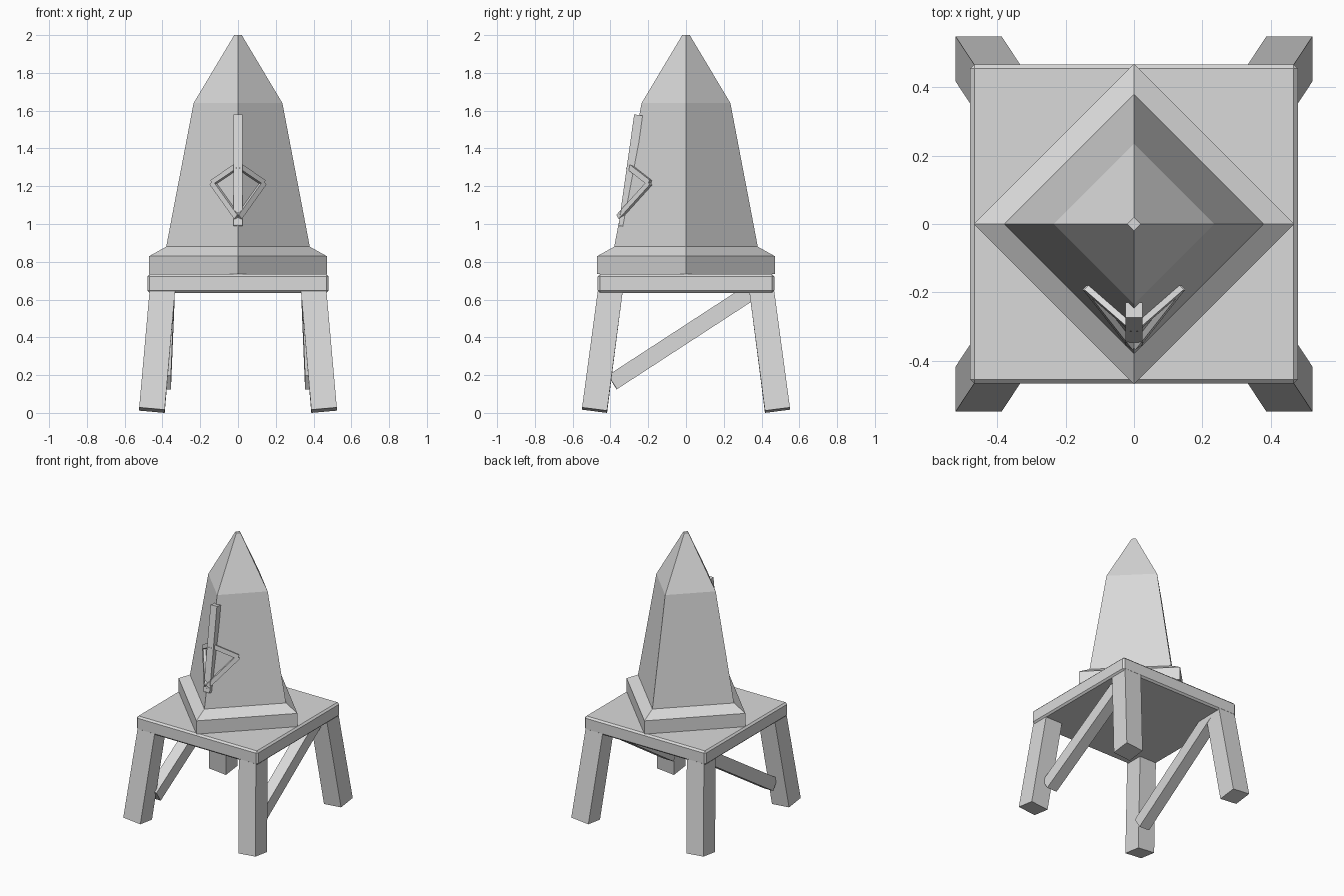
import bpy, bmesh
from mathutils import Vector, Matrix

if "Cube" in bpy.data.objects:
    bpy.data.objects.remove(bpy.data.objects["Cube"], do_unlink=True)

GREY = (0.7, 0.7, 0.7, 1.0)
stone = bpy.data.materials.new("plain_grey")
stone.use_nodes = True
stone.diffuse_color = GREY
stone.node_tree.nodes["Principled BSDF"].inputs["Base Color"].default_value = GREY


def finish(name, bm):
    """Turn a bmesh into a named, flat-shaded object."""
    bmesh.ops.recalc_face_normals(bm, faces=bm.faces)
    mesh = bpy.data.meshes.new(name)
    bm.to_mesh(mesh)
    bm.free()
    mesh.materials.append(stone)
    obj = bpy.data.objects.new(name, mesh)
    bpy.context.collection.objects.link(obj)
    return obj


def loft(name, rings):
    """Join a stack of four-cornered rings into a closed solid."""
    bm = bmesh.new()
    loops = [[bm.verts.new(p) for p in ring] for ring in rings]
    for low, high in zip(loops, loops[1:]):
        for i in range(4):
            j = (i + 1) % 4
            bm.faces.new((low[i], low[j], high[j], high[i]))
    bm.faces.new(loops[0][::-1])
    bm.faces.new(loops[-1])
    return finish(name, bm)


def bar(name, a, b, facing, width, depth):
    """Rectangular bar from a to b, its depth axis turned toward facing."""
    a, b = Vector(a), Vector(b)
    along = (b - a).normalized()
    side = along.cross(Vector(facing)).normalized()
    out = side.cross(along)
    rot = Matrix((side, out, along)).transposed().to_4x4()
    size = Matrix.Diagonal((width, depth, (b - a).length, 1))
    bm = bmesh.new()
    bmesh.ops.create_cube(bm, size=1, matrix=Matrix.Translation((a + b) / 2) @ rot @ size)
    return finish(name, bm)


# Table top with softened edges
bm = bmesh.new()
bmesh.ops.create_cube(bm, size=1, matrix=Matrix.Translation((0, 0, 0.685))
                      @ Matrix.Diagonal((0.96, 0.935, 0.1, 1)))
top = finish("table_top", bm)
bevel = top.modifiers.new("edge_chamfer", 'BEVEL')
bevel.width = 0.012
bevel.segments = 1

# Tower: square plinth turned on its corner, tapering shaft and pointed cap
profile = [(0.47, 0.735), (0.47, 0.83), (0.38, 0.88), (0.235, 1.64), (0.02, 2.0)]
loft("tower", [[(r, 0, z), (0, r, z), (-r, 0, z), (0, -r, z)] for r, z in profile])


# Splayed legs, feet cut square to the lean
def leg_ring(sx, sy, x_out, y_out, z, x_lift, y_lift):
    corners = [(0, 0), (1, 0), (1, 1), (0, 1)]
    return [(sx * (x_out - 0.135 * (1 - u)), sy * (y_out - 0.132 * (1 - v)),
             z + x_lift * u + y_lift * v) for u, v in corners]


for sx, side in ((1, "left"), (-1, "right")):
    for sy, end in ((1, "back"), (-1, "front")):
        loft(f"{end}_{side}_leg", [leg_ring(sx, sy, 0.523, 0.55, 0, 0.012, 0.017),
                                   leg_ring(sx, sy, 0.467, 0.465, 0.66, 0, 0)])

    # Slanted brace from the foot of the front leg to the top of the back leg
    bar(f"{side}_brace", (sx * 0.395, -0.39, 0.162), (sx * 0.375, 0.36, 0.65),
        (sx, 0, 0), 0.088, 0.08)


# Emblem on the front ridge: upright pole with a folded diamond frame
def on_tower(x, z):
    radius = 0.235 + (1.64 - z) * 0.191
    return (x, abs(x) - radius, z)


bar("emblem_pole", (0, -0.335, 0.988), (0, -0.252, 1.577), (0, -1, 0), 0.05, 0.045)
for sx, side in ((1, "left"), (-1, "right")):
    normal = (sx, -1, 0.19)
    tip = on_tower(sx * 0.13, 1.217)
    bar(f"emblem_upper_{side}", on_tower(0, 1.305), tip, normal, 0.03, 0.035)
    bar(f"emblem_lower_{side}", on_tower(0, 1.035), tip, normal, 0.03, 0.035)
